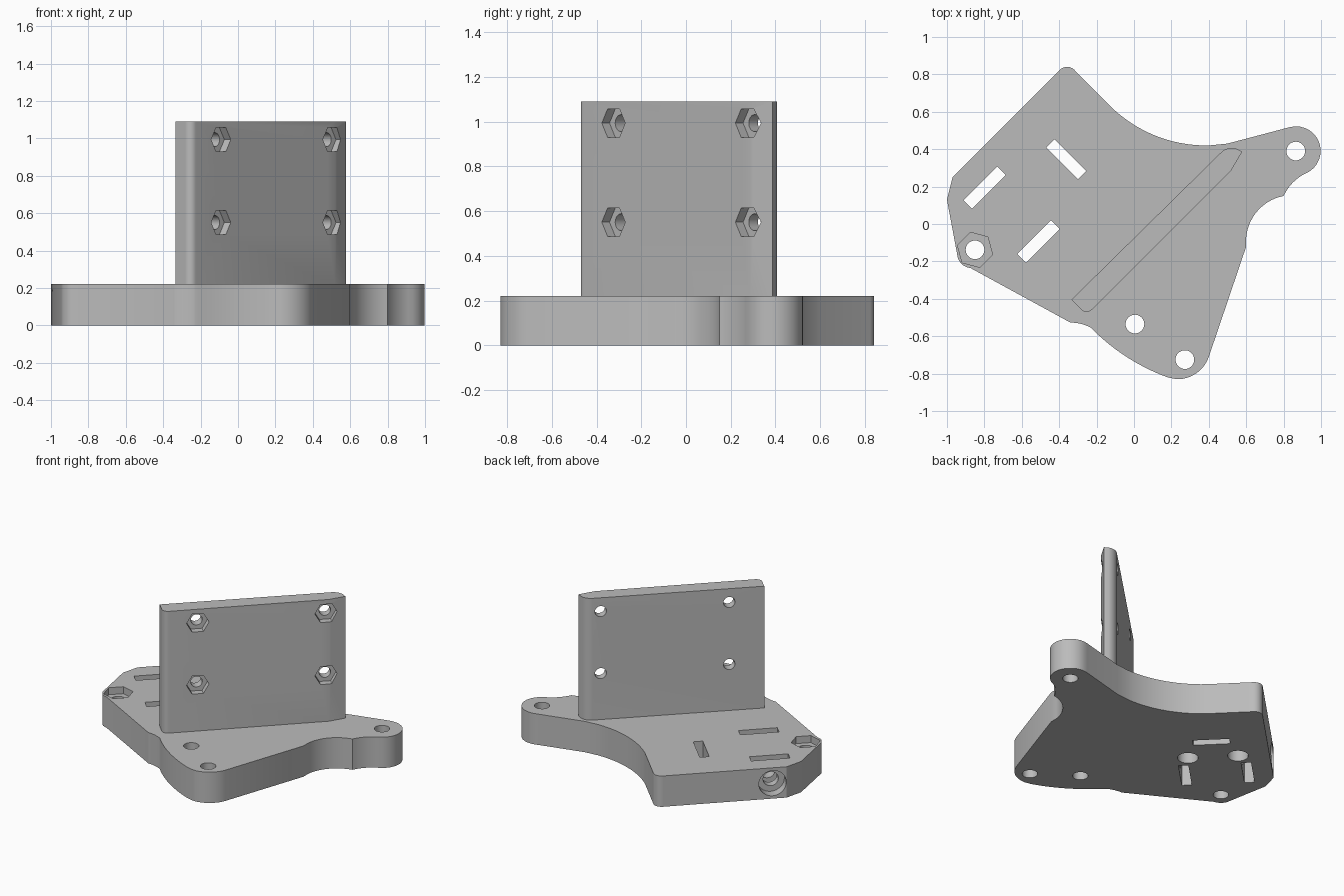
import bpy, bmesh
from math import radians, pi, atan2, cos, sin
from mathutils import Vector, Matrix

cube = bpy.data.objects.get("Cube")
if cube:
    bpy.data.objects.remove(cube)

grey = bpy.data.materials.new("plain grey")
grey.use_nodes = True
grey.diffuse_color = (0.5, 0.5, 0.5, 1)
grey.node_tree.nodes["Principled BSDF"].inputs["Base Color"].default_value = (0.5, 0.5, 0.5, 1)

BASE_TOP, WALL_TOP = 0.22, 1.09
INWARD = Vector((1, -1, 0)).normalized()


def arc(a, m, b, steps=14):
    """Points on the circle through a, m and b."""
    (ax, ay), (mx, my), (bx, by) = a, m, b
    d = 2 * (ax * (my - by) + mx * (by - ay) + bx * (ay - my))
    qa, qm, qb = ax * ax + ay * ay, mx * mx + my * my, bx * bx + by * by
    cx = (qa * (my - by) + qm * (by - ay) + qb * (ay - my)) / d
    cy = (qa * (bx - mx) + qm * (ax - bx) + qb * (mx - ax)) / d
    r = ((ax - cx) ** 2 + (ay - cy) ** 2) ** 0.5
    start = atan2(ay - cy, ax - cx)
    sweep = (atan2(by - cy, bx - cx) - start) % (2 * pi)
    if (atan2(my - cy, mx - cx) - start) % (2 * pi) > sweep:
        sweep -= 2 * pi
    return [(cx + r * cos(start + sweep * i / steps),
             cy + r * sin(start + sweep * i / steps)) for i in range(steps + 1)]


def make_object(name, bm):
    mesh = bpy.data.meshes.new(name)
    bmesh.ops.recalc_face_normals(bm, faces=bm.faces)
    bm.to_mesh(mesh)
    bm.free()
    obj = bpy.data.objects.new(name, mesh)
    bpy.context.collection.objects.link(obj)
    mesh.materials.append(grey)
    return obj


def extrude_profile(name, points, z0, z1):
    bm = bmesh.new()
    face = bm.faces.new([bm.verts.new((x, y, z0)) for x, y in points])
    top = bmesh.ops.extrude_face_region(bm, geom=[face])["geom"]
    bmesh.ops.translate(bm, vec=(0, 0, z1 - z0),
                        verts=[v for v in top if isinstance(v, bmesh.types.BMVert)])
    bmesh.ops.remove_doubles(bm, verts=bm.verts, dist=0.0005)
    return make_object(name, bm)


def cut(target, bm):
    """Subtract a temporary solid from the target."""
    cutter = make_object("cutter", bm)
    cutter.hide_render = True
    mod = target.modifiers.new("cut", "BOOLEAN")
    mod.operation, mod.solver, mod.object = "DIFFERENCE", "EXACT", cutter
    bpy.context.view_layer.objects.active = target
    bpy.ops.object.modifier_apply(modifier=mod.name)
    bpy.data.objects.remove(cutter)


def bore(target, start, end, radius, sides=32, turn=0):
    start, end = Vector(start), Vector(end)
    axis = end - start
    bm = bmesh.new()
    place = (Matrix.Translation((start + end) / 2)
             @ axis.to_track_quat("Z", "Y").to_matrix().to_4x4()
             @ Matrix.Rotation(radians(turn), 4, "Z"))
    bmesh.ops.create_cone(bm, cap_ends=True, segments=sides, radius1=radius,
                          radius2=radius, depth=axis.length, matrix=place)
    cut(target, bm)


def slot(target, x, y, length, width, angle):
    bm = bmesh.new()
    bmesh.ops.create_cube(bm, size=1, matrix=Matrix.Translation((x, y, 0.1))
                          @ Matrix.Rotation(radians(angle), 4, "Z")
                          @ Matrix.Diagonal((length, width, 1, 1)))
    cut(target, bm)


# Base plate outline, clockwise from the rear corner
outline = (
    arc((-0.40, 0.82), (-0.36, 0.84), (-0.315, 0.82))
    + arc((-0.10, 0.605), (0.12, 0.47), (0.40, 0.42)) + [(0.50, 0.43)]
    + arc((0.83, 0.517), (0.998, 0.39), (0.91, 0.267))
    + arc((0.91, 0.267), (0.85, 0.222), (0.80, 0.15))
    + arc((0.80, 0.15), (0.665, 0.075), (0.60, -0.07))[1:] + [(0.60, -0.12)]
    + arc((0.40, -0.71), (0.355, -0.78), (0.23, -0.83))
    + arc((0.18, -0.82), (0.0, -0.735), (-0.23, -0.555))
    + arc((-0.23, -0.555), (-0.28, -0.535), (-0.34, -0.527))[1:]
    + arc((-0.875, -0.235), (-0.925, -0.21), (-0.945, -0.165))
    + [(-1.0, 0.13), (-0.97, 0.25)])
# Drop repeated joints
outline = [p for i, p in enumerate(outline)
           if (Vector(p) - Vector(outline[i - 1])).length > 0.0005]
base = extrude_profile("base_plate", outline, 0, BASE_TOP)

# Mounting holes and the nut recess
for x, y in ((0.865, 0.39), (0.005, -0.535), (0.272, -0.725), (-0.85, -0.138)):
    bore(base, (x, y, -0.1), (x, y, 0.4), 0.05)
bore(base, (-0.85, -0.138, BASE_TOP - 0.05), (-0.85, -0.138, 0.4), 0.097, 6, 15)

# Round blind pockets underneath
for x, y in ((-0.38, 0.09), (-0.61, 0.32)):
    bore(base, (x, y, -0.1), (x, y, 0.1), 0.067)

# Nut slots
slot(base, -0.363, 0.346, 0.24, 0.062, -45)
slot(base, -0.798, 0.195, 0.255, 0.065, 45)
slot(base, -0.51, -0.093, 0.255, 0.065, 45)

# Stepped screw channel entering from the slanted side
mouth = Vector((-0.905, 0.315, 0.11))
bore(base, mouth - INWARD * 0.1, mouth + INWARD * 0.07, 0.09)
bore(base, mouth, mouth + INWARD * 0.64, 0.05)

# Upright wall set diagonally
wall_outline = ([(-0.335, -0.405), (-0.287, -0.453)]
                + arc((-0.28, -0.46), (-0.253, -0.47), (-0.225, -0.458), 8)
                + [(0.52, 0.287), (0.578, 0.386)]
                + arc((0.55, 0.402), (0.51, 0.406), (0.47, 0.387), 8))
wall = extrude_profile("upright_wall", wall_outline, BASE_TOP - 0.01, WALL_TOP)

# Screw holes with hexagonal nut recesses
for x in (-0.09, 0.507):
    for z in (0.55, 0.993):
        p = Vector((x, x - 0.235, z))
        bore(wall, p - INWARD * 0.3, p + INWARD * 0.2, 0.038, 24)
        bore(wall, p - INWARD * 0.05, p + INWARD * 0.1, 0.074, 6, 30)

# Shading: put one hexagon flat side up, keep edges crisp
for obj in (base, wall):
    bpy.ops.object.select_all(action="DESELECT")
    obj.select_set(True)
    bpy.context.view_layer.objects.active = obj
    bpy.ops.object.shade_smooth_by_angle(angle=radians(25))
